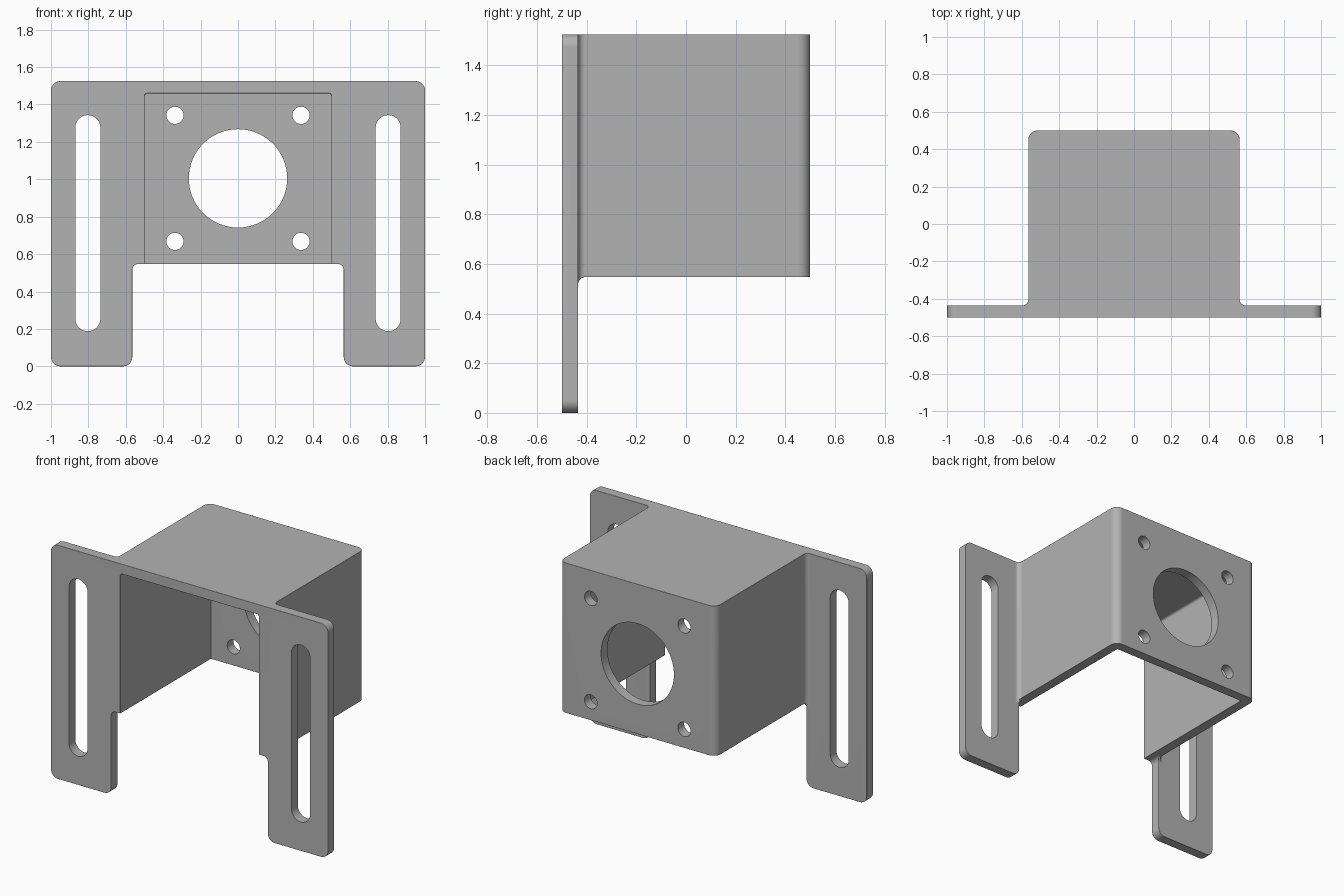
import bpy, bmesh, math
from mathutils import Vector

if "Cube" in bpy.data.objects:
    bpy.data.objects.remove(bpy.data.objects["Cube"], do_unlink=True)

# Main dimensions
HEIGHT = 1.525
FRONT, BACK = -0.5, 0.5
WALL = 0.065
BOX = 0.565          # half width of the box
BOX_BOTTOM = 0.547
HOLE_Z = 1.005

steel = bpy.data.materials.new("plain grey metal")
steel.use_nodes = True
grey = (0.45, 0.45, 0.45, 1)
steel.diffuse_color = grey
steel.node_tree.nodes["Principled BSDF"].inputs["Base Color"].default_value = grey


def rounded(corners, steps=8):
    """Replace each (x, y, radius) corner with an arc."""
    out = []
    for i, (x, y, r) in enumerate(corners):
        p = Vector((x, y))
        if r == 0:
            out.append(p)
            continue
        a = (Vector(corners[i - 1][:2]) - p).normalized()
        b = (Vector(corners[(i + 1) % len(corners)][:2]) - p).normalized()
        centre = p + (a + b) * r
        for k in range(steps + 1):
            t = k / steps * math.pi / 2
            out.append(centre - b * r * math.cos(t) - a * r * math.sin(t))
    return out


def mirrored(half):
    """Complete a right-hand profile across x = 0."""
    return half + [(-x, y, r) for x, y, r in reversed(half)]


def prism(name, points, axis, low, high):
    """Extrude a flat profile along one axis."""
    place = {"x": lambda u, v, w: (w, u, v),
             "y": lambda u, v, w: (u, w, v),
             "z": lambda u, v, w: (u, v, w)}[axis]
    bm = bmesh.new()
    face = bm.faces.new([bm.verts.new(place(p[0], p[1], low)) for p in points])
    new = bmesh.ops.extrude_face_region(bm, geom=[face])["geom"]
    bmesh.ops.translate(bm, verts=[g for g in new if isinstance(g, bmesh.types.BMVert)],
                        vec=place(0, 0, high - low))
    bmesh.ops.recalc_face_normals(bm, faces=bm.faces)
    mesh = bpy.data.meshes.new(name)
    bm.to_mesh(mesh)
    bm.free()
    mesh.materials.append(steel)
    obj = bpy.data.objects.new(name, mesh)
    bpy.context.collection.objects.link(obj)
    return obj


def apply(obj, modifier):
    bpy.context.view_layer.objects.active = obj
    bpy.ops.object.modifier_apply(modifier=modifier.name)


def combine(obj, cutter, operation="DIFFERENCE"):
    mod = obj.modifiers.new("cut", "BOOLEAN")
    mod.operation, mod.solver, mod.object = operation, "EXACT", cutter
    apply(obj, mod)
    bpy.data.objects.remove(cutter, do_unlink=True)


def disc(cx, cz, r, n):
    return [(cx + r * math.cos(2 * math.pi * k / n),
             cz + r * math.sin(2 * math.pi * k / n)) for k in range(n)]


# Bracket body: hat-shaped plan, full height
rear = FRONT + WALL
plan = mirrored([(1, FRONT, 0), (1, rear, 0), (BOX, rear, 0.03), (BOX, BACK, 0.05)])
bracket = prism("mounting_bracket", rounded(plan), "z", 0, HEIGHT)

# Front outline: rounded plate corners, two legs and the gap between them
outline = mirrored([(BOX, BOX_BOTTOM, 0.03), (BOX, 0, 0.05),
                    (1, 0, 0.05), (1, HEIGHT, 0.05)])
combine(bracket, prism("outline_cutter", rounded(outline), "y", -1, 1), "INTERSECT")

# Clear the space behind the legs, below the box
under = [(rear, -1, 0), (1, -1, 0), (1, BOX_BOTTOM, 0), (rear, BOX_BOTTOM, 0.03)]
combine(bracket, prism("underside_cutter", rounded(under), "x", -2, 2))

# Hollow out the box, open at the front and below
inner = BOX - WALL
cavity = mirrored([(inner, -1, 0), (inner, HEIGHT - WALL, 0.015)])
combine(bracket, prism("cavity_cutter", rounded(cavity, 4), "y", -1, BACK - WALL))

# Softened outer edges
edge = bracket.modifiers.new("soft edges", "BEVEL")
edge.width, edge.segments = 0.009, 2
edge.limit_method, edge.angle_limit = "ANGLE", math.radians(60)
apply(bracket, edge)

# Shaft opening and four screw holes in the back wall
combine(bracket, prism("shaft_cutter", disc(0, HOLE_Z, 0.263, 64), "y", 0, 1))
for sx in (-1, 1):
    for sz in (-1, 1):
        hole = disc(sx * 0.337, HOLE_Z + sz * 0.337, 0.046, 32)
        combine(bracket, prism("screw_cutter", hole, "y", 0, 1))

    # Long adjustment slot in each side of the plate
    x0, x1, r = sx * 0.803 - 0.067, sx * 0.803 + 0.067, 0.0669
    slot = [(x0, 0.188, r), (x1, 0.188, r), (x1, 1.343, r), (x0, 1.343, r)]
    combine(bracket, prism("slot_cutter", rounded(slot, 10), "y", -1, 0))

# Smooth curves, crisp flat faces
bpy.ops.object.select_all(action="DESELECT")
bracket.select_set(True)
bpy.context.view_layer.objects.active = bracket
bpy.ops.object.shade_smooth_by_angle(angle=math.radians(50))
weighted = bracket.modifiers.new("flat face normals", "WEIGHTED_NORMAL")
weighted.keep_sharp = True
